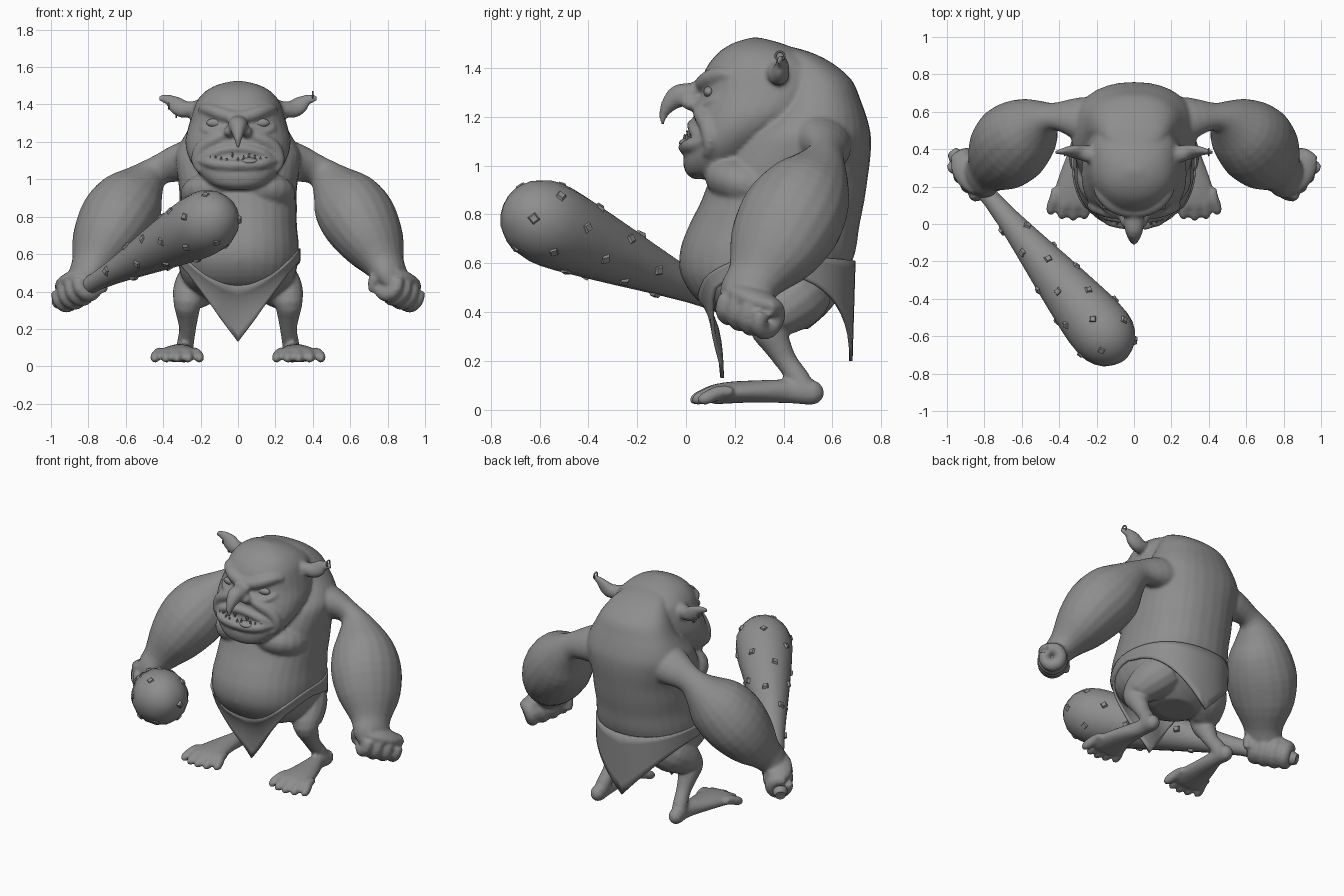
import bpy, bmesh, math, random
from mathutils import Vector, Matrix

if "Cube" in bpy.data.objects:
    bpy.data.objects.remove(bpy.data.objects["Cube"])

random.seed(4)
grey = bpy.data.materials.new("stone_grey")
grey.diffuse_color = (0.27, 0.27, 0.27, 1)
grey.use_nodes = True
grey.node_tree.nodes["Principled BSDF"].inputs["Base Color"].default_value = grey.diffuse_color
POW = 2.25
FLESH = []


def finish(name, bm, mirror=False, angle=50, flesh=False):
    bmesh.ops.recalc_face_normals(bm, faces=bm.faces)
    me = bpy.data.meshes.new(name)
    bm.to_mesh(me)
    bm.free()
    me.materials.append(grey)
    ob = bpy.data.objects.new(name, me)
    bpy.context.collection.objects.link(ob)
    bpy.ops.object.select_all(action='DESELECT')
    ob.select_set(True)
    bpy.context.view_layer.objects.active = ob
    bpy.ops.object.shade_smooth_by_angle(angle=math.radians(angle))
    if mirror:
        ob.modifiers.new("Mirror", 'MIRROR')
    if flesh:
        FLESH.append(ob)
    return ob


def spline(rows, sub):
    """Smooth interpolation through rows of numbers."""
    out = []
    for i in range(len(rows) - 1):
        a, b, c, d = (rows[min(max(i + k, 0), len(rows) - 1)] for k in (-1, 0, 1, 2))
        for s in range(sub):
            t = s / sub
            out.append([0.5 * (2*q + (r-p)*t + (2*p-5*q+4*r-s4)*t*t + (3*q-p-3*r+s4)*t**3)
                        for p, q, r, s4 in zip(a, b, c, d)])
    return out + [list(rows[-1])]


def skin(bm, rings):
    vs = [[bm.verts.new(p) for p in ring] for ring in rings]
    n = len(vs[0])
    for a, b in zip(vs, vs[1:]):
        for i in range(n):
            bm.faces.new((a[i], a[(i+1) % n], b[(i+1) % n], b[i]))
    bm.faces.new(vs[0])
    bm.faces.new(vs[-1])


def tube(bm, rows, seg=14, sub=3, ref=(0, 0.3, 1)):
    """Rows: x, y, z, radius across, radius along ref."""
    rows = spline([r if len(r) == 5 else (*r, r[3]) for r in rows], sub)
    pts = [Vector(r[:3]) for r in rows]
    rings = []
    for i, r in enumerate(rows):
        t = (pts[min(i+1, len(pts)-1)] - pts[max(i-1, 0)]).normalized()
        side = t.cross(Vector(ref)).normalized()
        up = side.cross(t)
        rings.append([pts[i] + side * max(r[3], .002) * math.cos(a) + up * max(r[4], .002) * math.sin(a)
                      for a in (2 * math.pi * k / seg for k in range(seg))])
    skin(bm, rings)


def make_tube(name, rows, mirror=False, flesh=True, **kw):
    bm = bmesh.new()
    tube(bm, rows, **kw)
    return finish(name, bm, mirror, flesh=flesh)


def ball(bm, loc, size, rot=Matrix.Identity(3)):
    m = Matrix.LocRotScale(Vector(loc), rot, Vector(size))
    bmesh.ops.create_uvsphere(bm, u_segments=18, v_segments=12, radius=1, matrix=m)


def make_ball(name, loc, size, tilt=0, mirror=False, flesh=True):
    bm = bmesh.new()
    ball(bm, loc, size, Matrix.Rotation(tilt, 3, 'X'))
    finish(name, bm, mirror, flesh=flesh)


def rim(row, a):
    """Point on a level cross-section (z, front y, back y, half width); angle 0 is the front."""
    z, yf, yb, hw = row
    c, s = math.cos(a), math.sin(a)
    return Vector((hw * math.copysign(abs(s) ** (2/POW), s),
                   (yf+yb)/2 - (yb-yf)/2 * math.copysign(abs(c) ** (2/POW), c), z))


def section(table, z):
    for a, b in zip(table, table[1:]):
        if z <= b[0]:
            t = max(0, (z - a[0]) / (b[0] - a[0]))
            return [p + (q-p) * t for p, q in zip(a, b)]
    return table[-1]


def level_loft(name, table, seg=32):
    bm = bmesh.new()
    skin(bm, [[rim(r, 2*math.pi*k/seg) for k in range(seg)] for r in spline(table, 3)])
    return finish(name, bm, flesh=True)


# Torso with pot belly and hunched back
TORSO = [(.33, .28, .50, .12), (.38, .16, .56, .22), (.45, .045, .62, .29), (.55, -.02, .66, .32),
         (.65, -.025, .695, .325), (.75, .01, .71, .315), (.85, .06, .73, .315), (.95, .10, .745, .315),
         (1.05, .16, .757, .33), (1.13, .22, .757, .335), (1.20, .30, .74, .305), (1.27, .36, .715, .265),
         (1.35, .38, .68, .225), (1.42, .38, .60, .18), (1.465, .38, .51, .13), (1.49, .38, .42, .05)]
level_loft("torso", TORSO)
make_ball("chest", (.135, .26, .92), (.175, .19, .11), -.3, True)
make_ball("navel", (0, -.012, .57), (.02, .016, .018))

# Head with heavy jaw
HEAD = [(.945, .03, .12, .06), (.97, 0, .18, .14), (1.02, -.012, .27, .20), (1.08, 0, .35, .245),
        (1.15, .02, .44, .275), (1.22, .035, .53, .28), (1.30, .06, .58, .26), (1.37, .07, .58, .24),
        (1.42, .095, .55, .22), (1.47, .14, .47, .175), (1.505, .20, .38, .11), (1.525, .27, .30, .03)]
level_loft("head", HEAD)


def face(x, z, out=0):
    _, yf, yb, hw = section(HEAD, z)
    return (x, (yf+yb)/2 - (yb-yf)/2 * max(0, 1 - abs(x/hw)**POW) ** (1/POW) - out, z)


def face_tube(name, rows, mirror=True):
    make_tube(name, [(*face(x, z, o), r) for x, z, r, o in rows], mirror, seg=10, sub=4)


# Brows, eyes, pouches and cheek folds
face_tube("brow", [(.0, 1.335, .03, 0), (.06, 1.34, .036, -.004), (.12, 1.36, .036, -.008),
                   (.17, 1.375, .03, -.012), (.205, 1.37, .015, -.008)])
face_tube("eye_pouch", [(.06, 1.27, .01, 0), (.12, 1.25, .019, -.005), (.17, 1.26, .017, -.006), (.20, 1.285, .008, 0)])
face_tube("cheek_fold", [(.04, 1.25, .018, 0), (.12, 1.215, .034, -.01), (.19, 1.17, .038, -.015),
                         (.22, 1.10, .033, -.012), (.20, 1.04, .015, -.005)])
make_ball("eye", face(.12, 1.302, -.012), (.05, .022, .024), 0, True, False)

# Hooked nose
make_tube("nose", [(0, .12, 1.33, .035), (0, .03, 1.30, .054, .042), (0, -.03, 1.285, .05, .048),
                   (0, -.07, 1.25, .034), (0, -.092, 1.21, .02), (0, -.098, 1.165, .008)], ref=(0, -1, .6))
make_ball("nostril", (.045, .025, 1.255), (.032, .045, .03), 0, True)

# Mouth: lips, teeth and tongue
MOUTH = (-.20, -.14, -.07, 0, .07, .14, .20)
face_tube("upper_lip", [(x, 1.165 - 1.5*x*x, .023 if abs(x) < .19 else .01, -.002) for x in MOUTH], False)
face_tube("lower_lip", [(x, 1.075 + .5*x*x, .028 if abs(x) < .19 else .01, .003) for x in MOUTH], False)
bm = bmesh.new()
for i in range(11):
    x = -.15 + .03*i
    h = random.uniform(.025, .045)
    top = i % 3 == 1
    z = 1.145 - 1.2*x*x if top else 1.085 + .5*x*x
    p = Vector(face(x, z, .008))
    bmesh.ops.create_cone(bm, segments=6, radius1=.012, radius2=.003, depth=h, cap_ends=True,
                          matrix=Matrix.Translation(p) @ Matrix.Rotation(math.pi if top else 0, 4, 'X') @ Matrix.Translation((0, 0, h/2)))
finish("teeth", bm)
make_ball("tongue", (.06, 0, 1.10), (.045, .03, .014), .3, False, False)

# Ears and ear rings
make_tube("ear", [(.20, .37, 1.385, .05, .04), (.25, .375, 1.375, .045, .042), (.295, .385, 1.375, .04, .048),
                  (.335, .39, 1.40, .03, .048), (.37, .39, 1.425, .02, .03), (.425, .38, 1.435, .008, .016)], True)
bm = bmesh.new()
for c in ((.40, .385, 1.45), (-.33, .385, 1.35), (-.37, .385, 1.395)):
    c = Vector(c)
    tube(bm, [(c.x, c.y + .018*math.cos(a), c.z + .018*math.sin(a), .005)
              for a in (k*math.pi/4 for k in range(9))], seg=6, sub=2, ref=(1, 0, 0))
finish("ear_rings", bm)

# Arms: thin shoulders, massive forearms
make_tube("arm", [(.20, .54, 1.10, .14, .15), (.32, .57, 1.085, .095, .115), (.43, .575, 1.045, .07, .085), (.50, .55, .98, .12, .12),
                  (.57, .50, .89, .185, .185), (.65, .43, .78, .22, .20), (.725, .355, .65, .195, .165),
                  (.785, .285, .54, .125, .105), (.82, .245, .48, .115, .085), (.85, .22, .43, .09, .05)],
          True, seg=20, ref=(1, -.5, .3))

# Fists curled around the grip line
A0, A1 = Vector((.95, .36, .35)), Vector((.17, -.58, .77))
axis = (A1 - A0).normalized()
u = Vector((0, 0, 1)).cross(axis).normalized()
w = axis.cross(u)
bm = bmesh.new()
for s, r in ((.04, .052), (.105, .06), (.17, .062), (.235, .058)):
    c = A0 + axis * s + w * .012
    tube(bm, [(*(c + u*r*math.cos(a) + w*r*math.sin(a)), .040 if k < 5 else .034)
              for k, a in enumerate(math.radians(60 + 55*j) for j in range(7))], seg=10, ref=axis)
basis = Matrix((axis, u, w)).transposed()
ball(bm, A0 + axis*.15 + w*.07, (.14, .085, .045), basis)
c = A0 + axis * .22
tube(bm, [(*(c + w*.085 + u*.03), .04), (*(c + w*.075 + axis*.04 - u*.03), .04),
          (*(c + w*.02 + axis*.06 - u*.075), .034), (*(c - w*.04 + axis*.04 - u*.085), .02)], seg=10, ref=axis)
finish("fist", bm, True, flesh=True)

# Crooked legs
make_tube("leg", [(.14, .50, .50, .12), (.20, .44, .45, .13), (.25, .37, .39, .105), (.27, .335, .34, .078),
                  (.27, .365, .28, .062), (.27, .41, .20, .046), (.28, .46, .13, .046), (.29, .49, .07, .048)], True, ref=(1, 0, 0))

# Feet and splayed toes
bm = bmesh.new()
tube(bm, [(.29, .565, .07, .015), (.29, .53, .07, .045, .05), (.29, .43, .075, .046, .05), (.31, .29, .075, .078, .046),
          (.32, .18, .07, .105, .045), (.325, .10, .06, .11, .038), (.325, .08, .05, .06, .015)])
for i in range(5):
    k = i - 2
    x, y = .325 + .049*k, .11 + .008*k*k
    tube(bm, [(x, y + .05, .075, .02), (x, y, .072, .03), (x + .009*k, y - .05, .052, .029),
              (x + .011*k, y - .075, .04, .025), (x + .012*k, y - .092, .03, .01)], seg=8)
finish("foot", bm, True, flesh=True)

# Fuse all flesh parts into one smooth body
bpy.ops.object.select_all(action='DESELECT')
for ob in FLESH:
    ob.select_set(True)
body = FLESH[0]
bpy.context.view_layer.objects.active = body
bpy.ops.object.convert(target='MESH')
bpy.ops.object.join()
body.name = "body"
rem = body.modifiers.new("Remesh", 'REMESH')
rem.mode = 'VOXEL'
rem.voxel_size = .01
rem.use_smooth_shade = True
smo = body.modifiers.new("Smooth", 'SMOOTH')
smo.factor, smo.iterations = .5, 6

# Loincloth with a pointed flap in front and behind
bm = bmesh.new()
N, ROWS = 48, 7
grid = []
for i in range(N):
    a = 2*math.pi*i/N
    f = math.cos(a)
    top = .63 - (.20 if f > 0 else .02) * f*f
    p = rim(section(TORSO, top), a)
    low = min(.13 + 1.4*abs(p.x) if f > 0 else .20 + 1.1*abs(p.x), top - .06)
    col = []
    for j in range(ROWS):
        z = top + (low - top) * j/(ROWS-1)
        drop = top - z
        q = Vector((p.x*1.03, .33 + (p.y-.33)*1.04, z))
        q.y += (.075 * (1 - math.exp(-12*drop)) if f > 0 else -.03 * drop) * abs(f)
        col.append(bm.verts.new(q))
    grid.append(col)
for i in range(N):
    for j in range(ROWS-1):
        bm.faces.new((grid[i][j], grid[i][j+1], grid[(i+1) % N][j+1], grid[(i+1) % N][j]))
cloth = finish("loincloth", bm)
sol = cloth.modifiers.new("Solidify", 'SOLIDIFY')
sol.thickness = .015

# Studded club held in the right fist
B0, B1 = Vector((-A0.x, A0.y, A0.z)), Vector((-A1.x, A1.y, A1.z))
CLUB = [(-.02, .02), (0, .045), (.25, .05), (.45, .08), (.65, .12), (.82, .152), (.95, .172), (1.04, .165), (1.11, .115), (1.145, .04)]
make_tube("club", [(*B0.lerp(B1, t), r) for t, r in CLUB], flesh=False, seg=16, sub=2)
bdir = (B1 - B0).normalized()
bu = bdir.cross(Vector((0, 0, 1))).normalized()
bw = bu.cross(bdir)
bm = bmesh.new()
for i in range(26):
    t = .38 + .73 * (i/25) ** .75
    _, r = section(CLUB, t)
    a = i * 2.4
    out = bu*math.cos(a) + bw*math.sin(a)
    n = (out + bdir * max(0, (t - .98) * 7)).normalized()
    m = Matrix.Translation(B0.lerp(B1, t) + out*r*.99) @ n.to_track_quat('Z', 'Y').to_matrix().to_4x4()
    bmesh.ops.create_cone(bm, segments=4, radius1=.03, radius2=.018, depth=.022, cap_ends=True,
                          matrix=m @ Matrix.Rotation(i, 4, 'Z'))
finish("club_studs", bm, angle=20)
